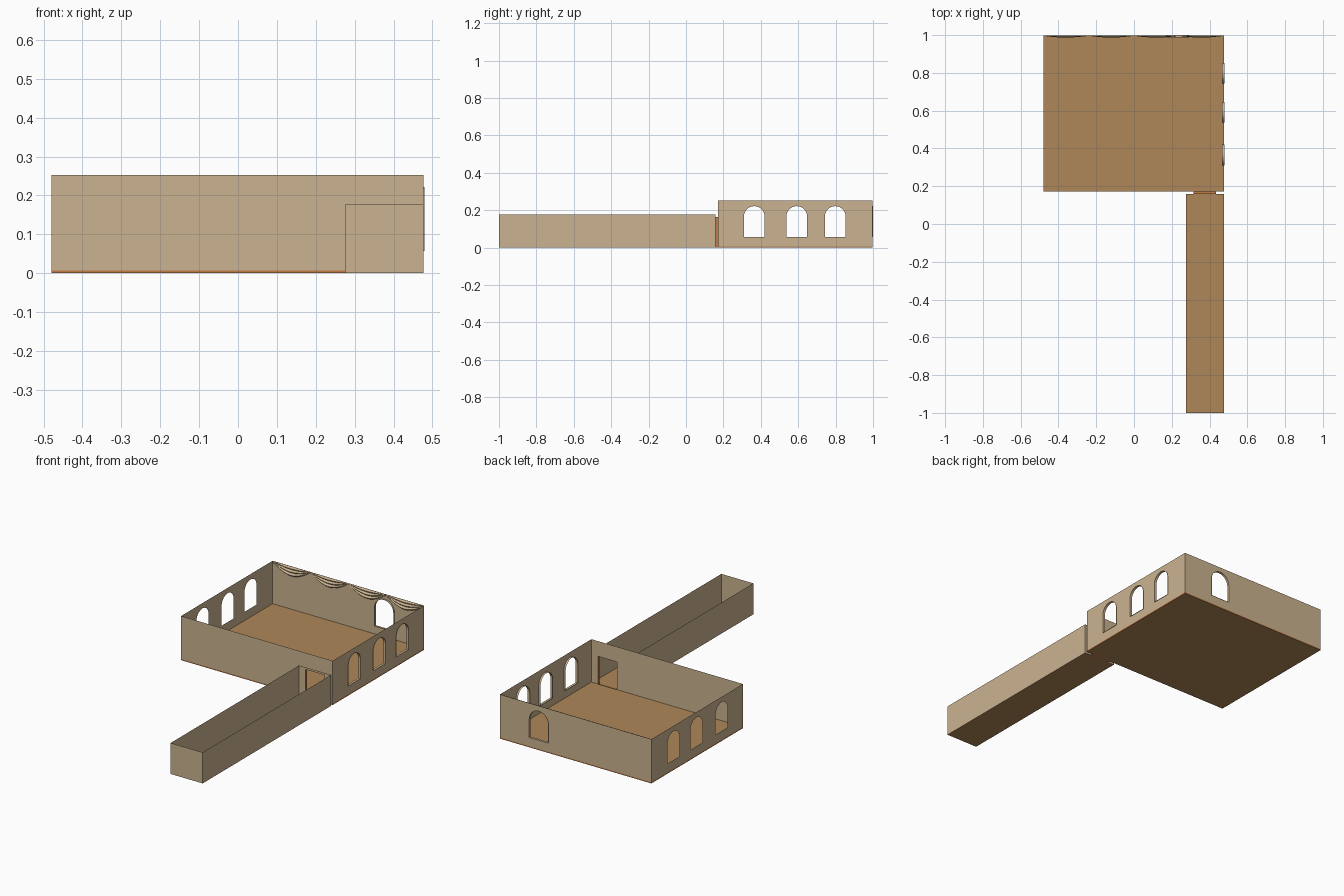
import bpy, bmesh, math
from mathutils import Vector

if "Cube" in bpy.data.objects:
    bpy.data.objects.remove(bpy.data.objects["Cube"])


def material(name, r, g, b):
    m = bpy.data.materials.new(name)
    m.diffuse_color = (r, g, b, 1)
    m.use_nodes = True
    m.node_tree.nodes["Principled BSDF"].inputs["Base Color"].default_value = m.diffuse_color
    return m


WALL = material("tan plaster", 0.60, 0.45, 0.28)
FLOOR = material("brown floor", 0.43, 0.245, 0.098)
TRIM = material("orange trim", 0.55, 0.20, 0.06)


def finish(bm, name, *mats):
    me = bpy.data.meshes.new(name)
    bm.to_mesh(me)
    bm.free()
    for m in mats:
        me.materials.append(m)
    ob = bpy.data.objects.new(name, me)
    bpy.context.collection.objects.link(ob)
    return ob


def arch(c, w=0.11, z0=0.057, z1=0.222, n=14):
    """Round-headed window outline centred on c."""
    r = w / 2
    pts = [(c - r, z0), (c + r, z0)]
    for i in range(n + 1):
        a = math.pi * i / n
        pts.append((c + r * math.cos(a), z1 - r + r * math.sin(a)))
    return pts


def wall(name, place, a, b, top, z0=0.0, windows=(), door=None, depth=0.0, out=0.0):
    """Flat wall from a to b. place(u, z, d) gives 3D; d is the outward offset."""
    outline = [(a, z0)]
    if door:
        d0, d1, h = door
        outline += [(d0, z0), (d0, h), (d1, h), (d1, z0)]
    outline += [(b, z0), (b, top), (a, top)]
    bm = bmesh.new()
    edges = []
    for loop in [outline] + [arch(*w) for w in windows]:
        vs = [bm.verts.new(place(u, z, 0)) for u, z in loop]
        edges += [bm.edges.new((vs[i], vs[(i + 1) % len(vs)])) for i in range(len(vs))]
    outward = Vector(place(0, 0, 1)) - Vector(place(0, 0, 0))
    bmesh.ops.triangle_fill(bm, edges=edges, use_beauty=True, normal=outward)
    for f in bm.faces:
        f.normal_update()
        if f.normal.dot(outward) < 0:
            f.normal_flip()
    # window reveals
    if depth:
        for w in windows:
            loop = arch(*w)
            inner = [bm.verts.new(place(u, z, -depth)) for u, z in loop]
            outer = [bm.verts.new(place(u, z, out)) for u, z in loop]
            for i in range(len(loop)):
                j = (i + 1) % len(loop)
                bm.faces.new((inner[i], inner[j], outer[j], outer[i]))
    return finish(bm, name, WALL)


def box(name, x0, x1, y0, y1, z0, z1, mats, rule=None, skip_y=False):
    bm = bmesh.new()
    bmesh.ops.create_cube(bm, size=1)
    for v in bm.verts:
        v.co = ((x0 + x1) / 2 + v.co.x * (x1 - x0),
                (y0 + y1) / 2 + v.co.y * (y1 - y0),
                (z0 + z1) / 2 + v.co.z * (z1 - z0))
    bm.normal_update()
    if skip_y:
        bmesh.ops.delete(bm, geom=[f for f in bm.faces if abs(f.normal.y) > 0.5],
                         context='FACES')
    if rule:
        for f in bm.faces:
            f.material_index = rule(f)
    return finish(bm, name, *mats)


# main room
X0, X1, Y0, Y1, H = -0.48, 0.477, 0.172, 0.998, 0.252
T = 0.007
DOOR = (0.315, 0.435, 0.165)
side_windows = [(0.365,), (0.592,), (0.798,)]
box("room_floor", X0, X1, Y0, Y1, 0, T, (FLOOR, TRIM),
    lambda f: 0 if abs(f.normal.z) > 0.5 else 1)
wall("room_right_wall", lambda u, z, d: (X1 + d, u, z), Y0, Y1, H, T,
     side_windows, depth=0.011, out=0.003)
wall("room_left_wall", lambda u, z, d: (X0 - d, u, z), Y0, Y1, H, T, side_windows)
wall("room_back_wall", lambda u, z, d: (u, Y1 + d, z), X0, X1, H, T,
     [(0.23, 0.12)], depth=0.011, out=0.002)
wall("room_front_wall", lambda u, z, d: (u, Y0 - d, z), X0, X1, H, T, door=DOOR)

# corridor
C0, C1, CF, CB, CH = 0.275, 0.477, -1.0, 0.158, 0.177
wall("corridor_right_wall", lambda u, z, d: (C1 + d, u, z), CF, CB, CH)
wall("corridor_left_wall", lambda u, z, d: (C0 - d, u, z), CF, CB, CH)
wall("corridor_front_wall", lambda u, z, d: (u, CF - d, z), C0, C1, CH)
wall("corridor_back_wall", lambda u, z, d: (u, CB + d, z), C0, C1, CH, door=DOOR)
box("corridor_floor", C0, C1, CF, CB, 0, 0.001, (FLOOR,))

# doorway sleeve joining the two spaces
box("doorway", DOOR[0], DOOR[1], CB, Y0, 0, DOOR[2], (TRIM,), skip_y=True)

# draped swags along the top of the back wall
bm = bmesh.new()
NU, NV, LOBES = 14, 12, 4
width = (X1 - X0) / LOBES
for k in range(LOBES):
    grid = []
    for i in range(NU + 1):
        s = math.sin(math.pi * i / NU)
        row = []
        for j in range(NV + 1):
            v = j / NV
            bulge = 0.002 + 0.009 * s * abs(math.sin(3 * math.pi * v))
            row.append(bm.verts.new((X0 + width * (k + i / NU), Y1 - bulge,
                                     H - (0.006 + 0.05 * s) * v)))
        grid.append(row)
    for i in range(NU):
        for j in range(NV):
            bm.faces.new((grid[i][j], grid[i][j + 1], grid[i + 1][j + 1], grid[i + 1][j]))
finish(bm, "back_wall_swags", WALL)
